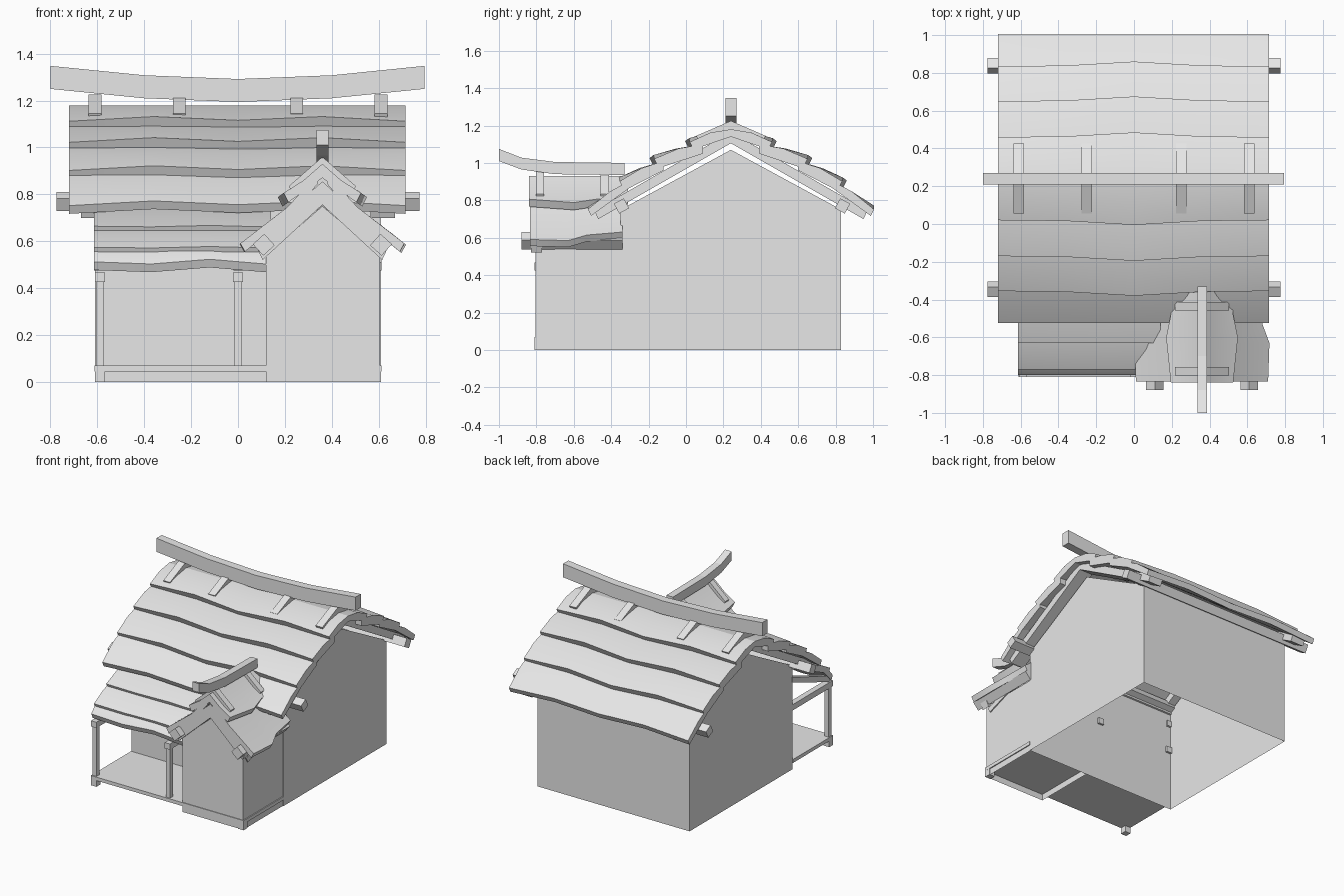
import bpy, bmesh
from mathutils import Vector

cube = bpy.data.objects.get("Cube")
if cube:
    bpy.data.objects.remove(cube)

GREY = (0.8, 0.8, 0.8, 1)
mat = bpy.data.materials.new("plain_grey")
mat.use_nodes = True
mat.diffuse_color = GREY
mat.node_tree.nodes["Principled BSDF"].inputs["Base Color"].default_value = GREY


def loft(name, sections, smooth=False, drop=None):
    """Skin matching closed sections; drop removes faces by their normal."""
    bm = bmesh.new()
    rings = [[bm.verts.new(p) for p in s] for s in sections]
    n = len(rings[0])
    for a, b in zip(rings, rings[1:]):
        for i in range(n):
            j = (i + 1) % n
            bm.faces.new((a[i], a[j], b[j], b[i]))
    bm.faces.new(rings[0])
    bm.faces.new(rings[-1])
    bmesh.ops.recalc_face_normals(bm, faces=bm.faces)
    if drop:
        bm.normal_update()
        gone = [f for f in bm.faces if drop(f.normal)]
        bmesh.ops.delete(bm, geom=gone, context='FACES')
    mesh = bpy.data.meshes.new(name)
    bm.to_mesh(mesh)
    bm.free()
    mesh.materials.append(mat)
    ob = bpy.data.objects.new(name, mesh)
    bpy.context.collection.objects.link(ob)
    if smooth:
        bpy.ops.object.select_all(action='DESELECT')
        ob.select_set(True)
        bpy.context.view_layer.objects.active = ob
        bpy.ops.object.shade_smooth_by_angle(angle=0.6)
    return ob


def along_x(name, profile, x0, x1, **kw):
    return loft(name, [[(x, y, z) for y, z in profile] for x in (x0, x1)], **kw)


def along_y(name, profile, y0, y1, **kw):
    return loft(name, [[(x, y, z) for x, z in profile] for y in (y0, y1)], **kw)


def rect(a0, a1, z0, z1):
    return [(a0, z0), (a1, z0), (a1, z1), (a0, z1)]


def box(name, x0, x1, y0, y1, z0, z1):
    return along_x(name, rect(y0, y1, z0, z1), x0, x1)


def chevron(mid, half, peak, drop, thick):
    """Inverted V profile of the given vertical thickness."""
    top = [(mid - half, peak - drop), (mid, peak), (mid + half, peak - drop)]
    cut = thick * 0.35
    low = [(mid + half - cut, peak - drop - thick * 0.75), (mid, peak - thick),
           (mid - half + cut, peak - drop - thick * 0.75)]
    return top + low


def turned_square(c, z, r, slope):
    d = Vector((1, slope)).normalized() * r
    e = Vector((-d.y, d.x))
    return [(c + v.x, z + v.y) for v in (d + e, e - d, -d - e, d - e)]


def is_open(n):
    return abs(n.z) > 0.2


# Main house: open shell of four walls
RIDGE = 0.24
along_x("house_walls", [(-0.35, 0), (0.83, 0), (0.83, 0.75), (RIDGE, 1.07), (-0.35, 0.75)],
        -0.61, 0.61, drop=is_open)

# Main roof: overlapping tiers as (start, start z, end, end z, thickness)
TIERS = [(0, 1.18, 0.22, 1.12, 0.04), (0.15, 1.10, 0.41, 1.03, 0.05),
         (0.36, 1.01, 0.595, 0.91, 0.05), (0.53, 0.91, 0.765, 0.76, 0.035)]
STATIONS = [(-0.72, 0, -0.008), (-0.36, 0.004, 0.012), (0, 0.025, -0.004),
            (0.36, 0.004, 0.012), (0.715, 0, -0.008)]
for side, label in ((-1, "front"), (1, "back")):
    for k, (d0, z0, d1, z1, t) in enumerate(TIERS):
        secs = []
        for x, bulge, wave in STATIONS:
            out = d1 + (bulge if k < 3 else 0)
            mid = (d0 + out) / 2
            pts = [(d0, z0), (mid, (z0 + z1) / 2 + 0.012), (out, z1 + wave),
                   (out - t * 0.5, z1 + wave - t), (d0, z0 - t)]
            secs.append([(x, RIDGE + side * d, z) for d, z in pts])
        loft(f"{label}_roof_tier_{k + 1}", secs, smooth=True)

# Gable rafters and eave purlins
for s, label in ((-1, "right"), (1, "left")):
    along_x(f"{label}_gable_rafter", chevron(RIDGE, 0.73, 1.165, 0.42, 0.06), s * 0.565, s * 0.67)
for y, slope, label in ((-0.345, 0.55, "front"), (0.837, -0.55, "back")):
    along_x(f"{label}_purlin", turned_square(y, 0.77, 0.03, slope), -0.775, 0.775)

# Curved ridge beam resting on four saddles
loft("ridge_beam", [[(x, y, z) for y, z in rect(0.21, 0.27, b, b + 0.098)] for x, b in
     ((-0.8, 1.25), (-0.4, 1.21), (0, 1.194), (0.4, 1.21), (0.795, 1.25))])
for k, x in enumerate((-0.61, -0.25, 0.25, 0.61)):
    along_x(f"ridge_saddle_{k + 1}", chevron(RIDGE, 0.185, 1.225, 0.08, 0.05), x - 0.027, x + 0.027)

# Front annex: open shell with a gable
MID = 0.36
along_y("annex_walls", [(0.12, 0), (0.605, 0), (0.605, 0.54), (MID, 0.75), (0.12, 0.54)],
        -0.805, -0.35, drop=lambda n: is_open(n) or n.y > 0.9)

# Annex roof: a lower tier on each side and a cap tier over both
for s, label in ((-1, "right"), (1, "left")):
    secs = []
    for y, half in ((-0.835, 0.35), (-0.63, 0.357), (-0.53, 0.32), (-0.34, 0.30)):
        z = 0.585 + (0.357 - half) * 0.8
        pts = [(0.02, 0.885), (0.15, 0.745), (half, z), (half - 0.02, z - 0.035),
               (0.12, 0.725), (0.02, 0.845)]
        loft_pts = [(MID + s * d, y, zz) for d, zz in pts]
        secs.append(loft_pts)
    loft(f"{label}_annex_roof", secs, smooth=True)
    along_y(f"{label}_annex_purlin", turned_square(MID + s * 0.25, 0.585, 0.033, -s * 0.9),
            -0.88, -0.34)
secs = []
for y, half in ((-0.84, 0.165), (-0.6, 0.19), (-0.48, 0.165), (-0.31, 0.15)):
    z = 0.925 - half * 0.72
    secs.append([(MID + d, y, zz) for d, zz in
                 ((-half, z), (-0.08, 0.86), (0, 0.93), (0.08, 0.86), (half, z),
                  (half - 0.02, z - 0.04), (0, 0.87), (-half + 0.02, z - 0.04))])
loft("annex_roof_cap", secs, smooth=True)
along_y("annex_gable_board", chevron(MID, 0.29, 0.855, 0.26, 0.1), -0.83, -0.77)

# Upswept annex ridge beam and its two saddles
loft("annex_ridge_beam", [[(x, y, z) for x, z in rect(0.335, 0.387, b, t)] for y, b, t in
     ((-0.33, 0.935, 1.0), (-0.7, 0.94, 1.005), (-0.88, 0.965, 1.028), (-1.0, 1.01, 1.075))])
for k, y in enumerate((-0.78, -0.435)):
    along_y(f"annex_saddle_{k + 1}", chevron(MID, 0.143, 0.96, 0.125, 0.05), y - 0.022, y + 0.022)

# Porch floor, posts and tie beams
box("porch_floor", -0.612, 0.612, -0.81, -0.35, 0.045, 0.07)
for x, foot, label in ((-0.589, 0, "outer"), (0, 0.07, "inner")):
    box(f"{label}_porch_post", x - 0.016, x + 0.016, -0.8, -0.768, foot, 0.43)
    box(f"{label}_tie_beam", x - 0.021, x + 0.021, -0.81, -0.335, 0.425, 0.467)
for x in (-0.589, 0.589):
    box("floor_foot", x - 0.022, x + 0.022, -0.81, -0.766, 0, 0.045)

# Porch roof: slanted rafters under three wavy tiers
for x, label in ((-0.595, "right"), (0, "middle"), (0.594, "left")):
    along_x(f"{label}_porch_rafter", [(-0.78, 0.51), (-0.76, 0.475), (-0.34, 0.63), (-0.34, 0.67)],
            x - 0.019, x + 0.019)
PORCH = [(-0.34, 0.76, -0.63, 0.665), (-0.56, 0.665, -0.77, 0.575), (-0.7, 0.6, -0.8, 0.515)]
for k, (y0, z0, y1, z1) in enumerate(PORCH):
    secs = []
    for x, wave in ((-0.615, -0.003), (-0.37, -0.012), (-0.12, 0.008), (0.14, -0.014)):
        w = wave * (1 if k == 2 else 0.3)
        secs.append([(x, y0, z0), (x, (y0 + y1) / 2, (z0 + z1) / 2 + 0.012), (x, y1, z1 + w),
                     (x, y1 + 0.015, z1 + w - 0.035), (x, y0, z0 - 0.035)])
    loft(f"porch_roof_tier_{k + 1}", secs, smooth=True)
